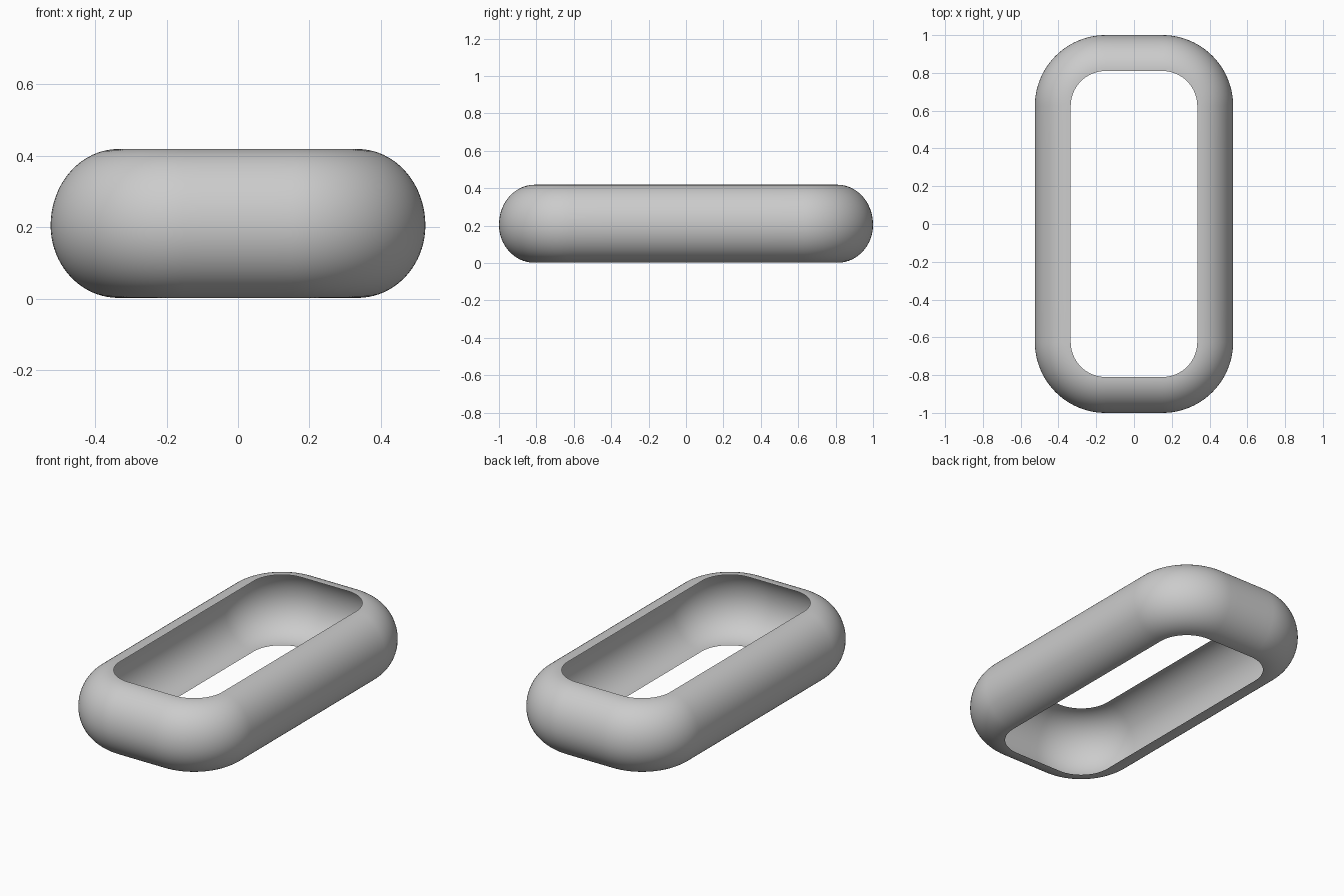
import bpy, bmesh
from math import sin, cos, pi

if "Cube" in bpy.data.objects:
    bpy.data.objects.remove(bpy.data.objects["Cube"])

# Rounded-rectangle path: corner centres and inner opening radius
CX, CY, R_IN = 0.15, 0.625, 0.185
# Half-elliptical bulging profile
BULGE, Z_MID, Z_TOP, Z_BOTTOM = 0.19, 0.205, 0.419, 0.002
CORNER_STEPS, PROFILE_STEPS, SIDE_STEPS = 24, 40, 6


def path_points():
    """Path as (centre x, centre y, outward angle), with subdivided straights."""
    corners = [(CX, CY), (-CX, CY), (-CX, -CY), (CX, -CY)]
    pts = []
    for k, (x, y) in enumerate(corners):
        for i in range(CORNER_STEPS + 1):
            pts.append((x, y, (k + i / CORNER_STEPS) * pi / 2))
        nx, ny = corners[(k + 1) % 4]
        for i in range(1, SIDE_STEPS):
            t = i / SIDE_STEPS
            pts.append((x + (nx - x) * t, y + (ny - y) * t, (k + 1) * pi / 2))
    return pts


# Open shell band: bulging outside, hollow inside, open top and bottom
bm = bmesh.new()
rings = []
for x, y, a in path_points():
    ring = []
    for j in range(PROFILE_STEPS + 1):
        t = -pi / 2 + pi * j / PROFILE_STEPS
        r = R_IN + BULGE * cos(t)
        half = Z_TOP - Z_MID if t > 0 else Z_MID - Z_BOTTOM
        ring.append(bm.verts.new((x + r * cos(a), y + r * sin(a), Z_MID + half * sin(t))))
    rings.append(ring)
for n, ring in enumerate(rings):
    nxt = rings[(n + 1) % len(rings)]
    for j in range(PROFILE_STEPS):
        bm.faces.new((ring[j], nxt[j], nxt[j + 1], ring[j + 1]))

mesh = bpy.data.meshes.new("bumper_shell")
bm.to_mesh(mesh)
bm.free()
shell = bpy.data.objects.new("bumper_shell", mesh)
bpy.context.collection.objects.link(shell)
for p in mesh.polygons:
    p.use_smooth = True
